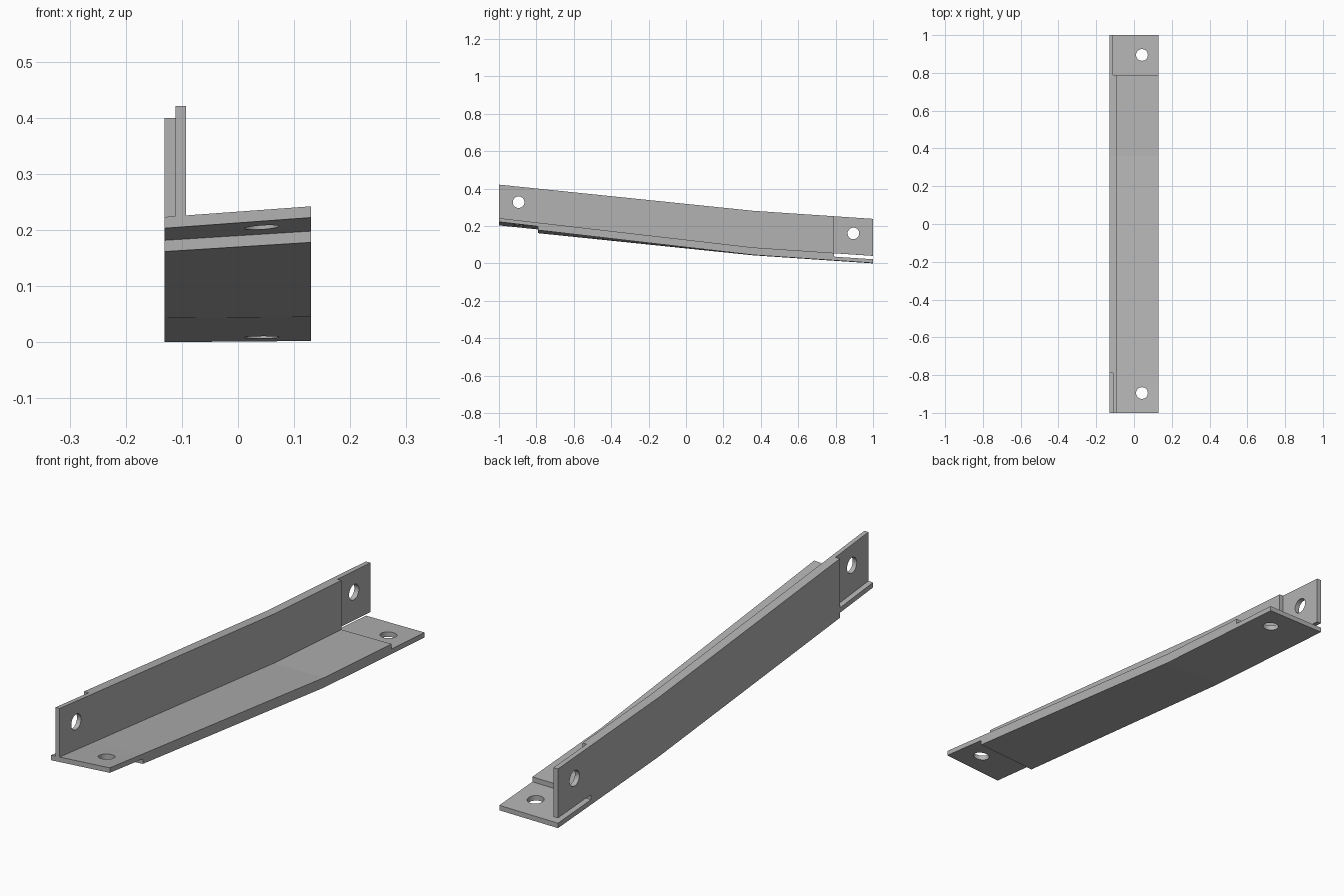
import bpy
import bmesh
from math import radians
from mathutils import Matrix, Vector

default = bpy.data.objects.get("Cube")
if default:
    bpy.data.objects.remove(default, do_unlink=True)

# Main dimensions
LEFT, LAP, INNER, RIGHT = -0.131, -0.111, -0.093, 0.13
SHEET, WALL = 0.02, 0.198
COLUMNS = (LEFT, LAP, INNER, RIGHT)
STATIONS = (-1, -0.79, 0.36, 0.79, 1)
# Underside profile: y, height on the left edge, height on the right edge
UNDERSIDE = ((-1, 0.183, 0.202), (0.36, 0.043, 0.045), (1, 0.0, 0.002))

steel = bpy.data.materials.new("grey steel")
steel.use_nodes = True
grey = (0.45, 0.45, 0.45, 1)
steel.diffuse_color = grey
steel.node_tree.nodes["Principled BSDF"].inputs["Base Color"].default_value = grey


def underside(x, y):
    """Height of the bent and slightly twisted bottom surface."""
    a, b = UNDERSIDE[:2] if y <= UNDERSIDE[1][0] else UNDERSIDE[1:]
    t = (y - a[0]) / (b[0] - a[0])
    s = (x - LEFT) / (RIGHT - LEFT)
    left = a[1] + (b[1] - a[1]) * t
    right = a[2] + (b[2] - a[2]) * t
    return left + (right - left) * s


def point(x, y, level):
    """Levels: underside, sheet joint, floor top, wall top."""
    if level == 3:
        return Vector((x, y, underside(LEFT, y) + 2 * SHEET + WALL))
    return Vector((x, y, underside(x, y) + level * SHEET))


def filled(col, seg, level):
    """Which blocks of the lapped angle are solid."""
    if not (0 <= col < 3 and 0 <= seg < 4 and 0 <= level < 3):
        return False
    front, back = seg == 0, seg == 3
    if level == 0:
        return not front            # lower floor sheet
    if level == 1:
        return not back             # upper floor sheet
    if col == 0:
        return not front            # outer wall sheet
    return col == 1 and not back    # inner wall sheet


# Bent angle: outer skin of the solid blocks
bm = bmesh.new()
corners = {}


def corner(key):
    if key not in corners:
        col, seg, level = key
        corners[key] = bm.verts.new(point(COLUMNS[col], STATIONS[seg], level))
    return corners[key]


for col in range(3):
    for seg in range(4):
        for level in range(3):
            cell = (col, seg, level)
            if not filled(*cell):
                continue
            for axis in range(3):
                for side in (0, 1):
                    near = list(cell)
                    near[axis] += 2 * side - 1
                    if filled(*near):
                        continue
                    u, v = (axis + 1) % 3, (axis + 2) % 3
                    loop = []
                    for du, dv in ((0, 0), (1, 0), (1, 1), (0, 1)):
                        key = list(cell)
                        key[axis] += side
                        key[u] += du
                        key[v] += dv
                        loop.append(corner(tuple(key)))
                    bm.faces.new(loop if side else loop[::-1])

mesh = bpy.data.meshes.new("bent_angle")
bm.to_mesh(mesh)
bm.free()
angle = bpy.data.objects.new("bent_angle", mesh)
bpy.context.collection.objects.link(angle)
mesh.materials.append(steel)


# Bolt holes in both flanges at each end
def bolt_hole(name, location, turn):
    cutter_mesh = bpy.data.meshes.new(name)
    drill = bmesh.new()
    bmesh.ops.create_cone(
        drill, cap_ends=True, segments=32, radius1=0.031, radius2=0.031, depth=0.12,
        matrix=Matrix.Translation(location) @ Matrix.Rotation(turn, 4, "Y"))
    drill.to_mesh(cutter_mesh)
    drill.free()
    cutter_mesh.materials.append(steel)
    cutter = bpy.data.objects.new(name, cutter_mesh)
    bpy.context.collection.objects.link(cutter)
    cutter.hide_render = True
    cutter.hide_set(True)
    cut = angle.modifiers.new(name, "BOOLEAN")
    cut.operation = "DIFFERENCE"
    cut.solver = "EXACT"
    cut.object = cutter
    return cutter


cutters = []
for end, y, wall_z in (("front", -0.895, 0.327), ("back", 0.895, 0.16)):
    floor_z = underside(0.042, y) + SHEET
    cutters.append(bolt_hole(end + "_floor_hole", (0.042, y, floor_z), 0))
    cutters.append(bolt_hole(end + "_wall_hole", (LAP, y, wall_z), radians(90)))

# Apply the holes and remove the cutters
bpy.context.view_layer.update()
depsgraph = bpy.context.evaluated_depsgraph_get()
drilled = bpy.data.meshes.new_from_object(angle.evaluated_get(depsgraph))
angle.modifiers.clear()
angle.data = drilled
for cutter in cutters:
    bpy.data.objects.remove(cutter, do_unlink=True)
